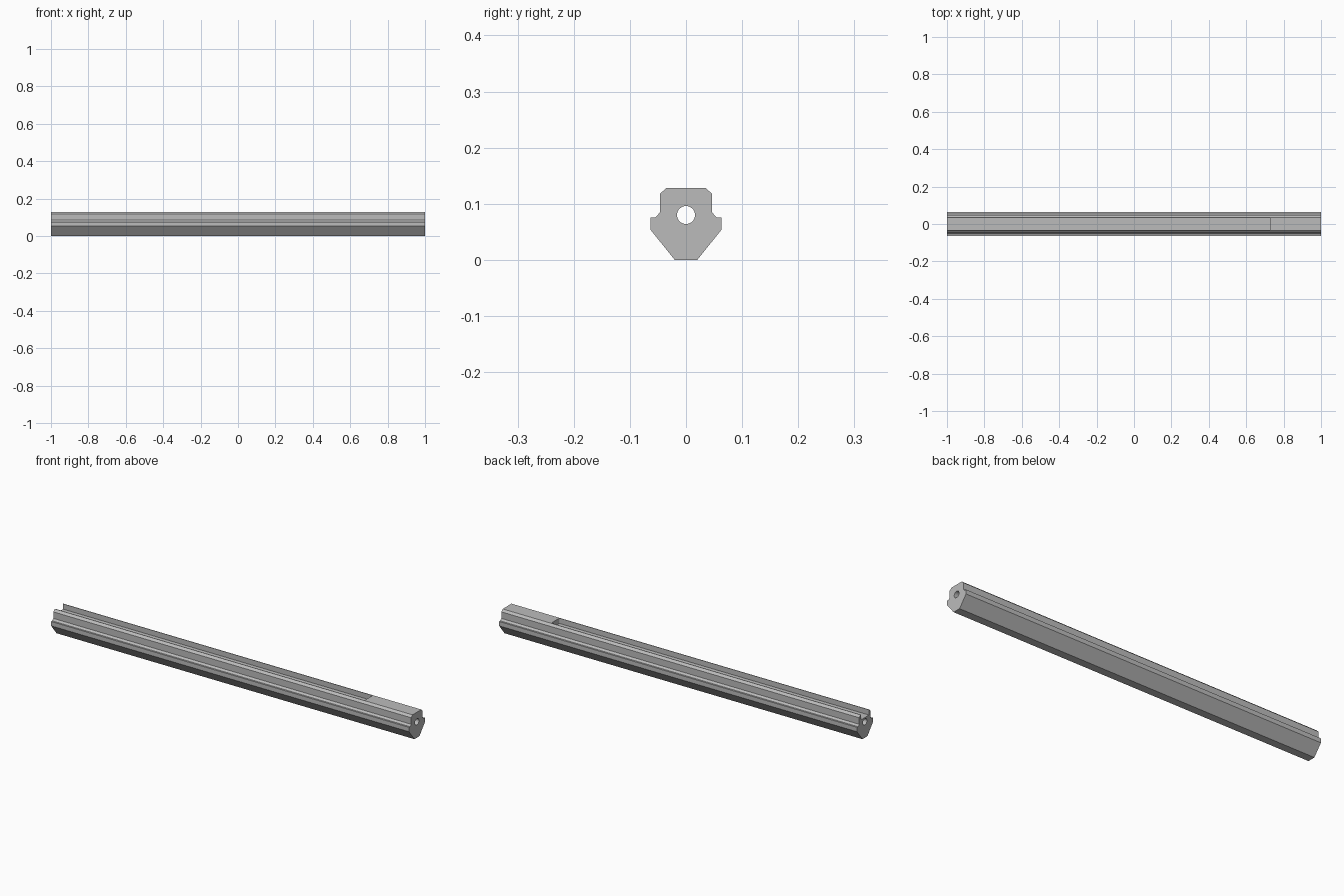
import bpy
import bmesh
import math
from mathutils import Matrix

cube = bpy.data.objects.get("Cube")
if cube:
    bpy.data.objects.remove(cube, do_unlink=True)

grey = bpy.data.materials.new("plain_grey")
grey.use_nodes = True
COLOUR = (0.5, 0.5, 0.5, 1)
grey.diffuse_color = COLOUR
grey.node_tree.nodes["Principled BSDF"].inputs["Base Color"].default_value = COLOUR


def make_object(name, bm):
    bmesh.ops.recalc_face_normals(bm, faces=bm.faces)
    mesh = bpy.data.meshes.new(name)
    bm.to_mesh(mesh)
    bm.free()
    mesh.materials.append(grey)
    obj = bpy.data.objects.new(name, mesh)
    bpy.context.collection.objects.link(obj)
    return obj


def prism(name, points, offset):
    """Extrude a closed outline along an offset."""
    bm = bmesh.new()
    face = bm.faces.new([bm.verts.new(p) for p in points])
    result = bmesh.ops.extrude_face_region(bm, geom=[face])
    verts = [v for v in result["geom"] if isinstance(v, bmesh.types.BMVert)]
    bmesh.ops.translate(bm, verts=verts, vec=offset)
    return make_object(name, bm)


def cut(target, cutter):
    cutter.hide_render = True
    cutter.hide_viewport = True
    mod = target.modifiers.new(cutter.name, 'BOOLEAN')
    mod.operation = 'DIFFERENCE'
    mod.solver = 'EXACT'
    mod.object = cutter


# Rail body: mirrored half profile swept along x
half = [(0.02, 0), (0.0635, 0.054), (0.0635, 0.076), (0.0545, 0.076),
        (0.046, 0.085), (0.046, 0.118), (0.035, 0.1285)]
outline = half + [(-y, z) for y, z in reversed(half)]
rail = prism("rail_body", [(-1, y, z) for y, z in outline], (2, 0, 0))

# Top slot, open at one end, with small rounded inner corners
W, END, R = 0.032, 0.73, 0.006
corner = []
for i in range(5):
    a = math.pi / 2 * i / 4
    corner.append((END - R + R * math.sin(a), W - R + R * math.cos(a)))
plan = [(-1.1, W)] + corner
plan += [(x, -y) for x, y in reversed(plan)]
slot = prism("slot_cutter", [(x, y, 0.102) for x, y in plan], (0, 0, 0.1))

# Round bore through the full length
bm = bmesh.new()
bmesh.ops.create_cone(bm, cap_ends=True, segments=48, radius1=0.016,
                      radius2=0.016, depth=2.4,
                      matrix=Matrix.Translation((0, 0, 0.08))
                      @ Matrix.Rotation(math.pi / 2, 4, 'Y'))
bore = make_object("bore_cutter", bm)

cut(rail, slot)
cut(rail, bore)

# Apply the cuts, drop the cutters and smooth the bore
bpy.context.view_layer.update()
graph = bpy.context.evaluated_depsgraph_get()
finished = bpy.data.meshes.new_from_object(rail.evaluated_get(graph))
rail.modifiers.clear()
rail.data = finished
for cutter in (slot, bore):
    bpy.data.objects.remove(cutter, do_unlink=True)
bpy.ops.object.select_all(action='DESELECT')
rail.select_set(True)
bpy.context.view_layer.objects.active = rail
bpy.ops.object.shade_smooth_by_angle(angle=math.radians(25))
